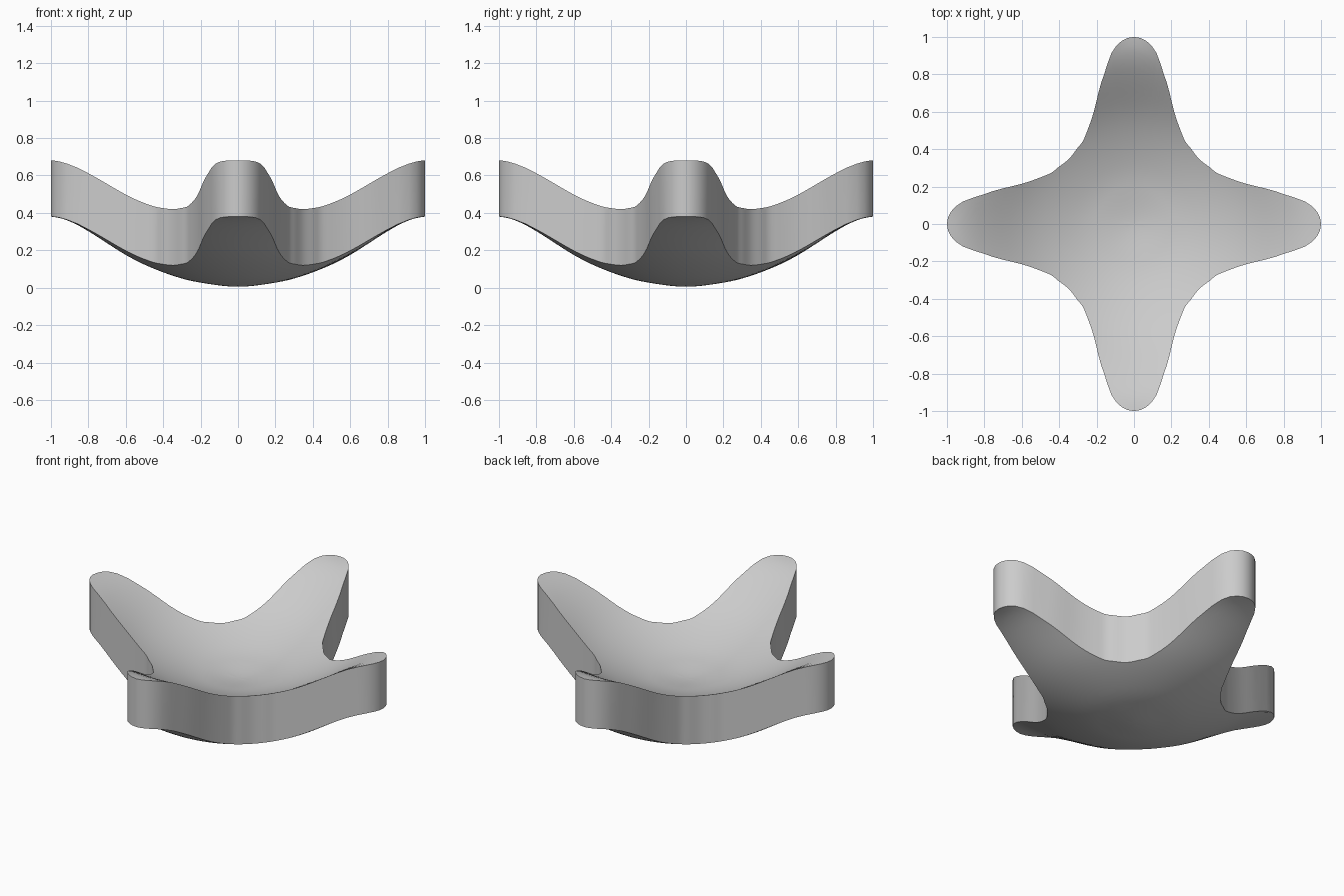
import bpy, bmesh, math
from mathutils import Vector

cube = bpy.data.objects.get("Cube")
if cube:
    bpy.data.objects.remove(cube, do_unlink=True)

THICKNESS = 0.3
STEPS = 24    # outline steps per eighth of the shape
RINGS = 24


def spline(keys, x):
    """Smooth curve through (x, value) keys, level at both ends."""
    n = len(keys)

    def slope(i):
        if i in (0, n - 1):
            return 0.0
        return (keys[i + 1][1] - keys[i - 1][1]) / (keys[i + 1][0] - keys[i - 1][0])

    x = min(max(x, keys[0][0]), keys[-1][0])
    i = next(k for k in range(n - 1) if x <= keys[k + 1][0])
    (x0, a), (x1, b) = keys[i], keys[i + 1]
    h = x1 - x0
    t = (x - x0) / h
    return (a * (1 + 2 * t) * (1 - t) ** 2 + b * t * t * (3 - 2 * t)
            + h * t * (1 - t) * (slope(i) * (1 - t) - slope(i + 1) * t))


# Half an arm in plan, from the tip to the hollow between arms
half_arm = [(1, 0), (0.98, 0.064), (0.93, 0.112), (0.87, 0.137), (0.8, 0.16),
            (0.6, 0.215), (0.46, 0.265), (0.4, 0.307), (0.348, 0.348)]
outline = [(math.atan2(y, x), math.hypot(x, y)) for x, y in half_arm]

# Height of the underside by distance from the centre
dish = [(0, 0.005), (0.2, 0.027), (0.32, 0.055), (0.47, 0.11), (0.6, 0.175),
        (0.8, 0.302), (0.9, 0.355), (1, 0.38)]


def reach(angle):
    a = angle % (math.pi / 2)
    return spline(outline, min(a, math.pi / 2 - a))


# Curved four-armed sheet, then thickened straight up
bm = bmesh.new()
count = STEPS * 8
centre = bm.verts.new((0, 0, spline(dish, 0)))
rings = []
for k in range(1, RINGS + 1):
    ring = []
    for i in range(count):
        angle = 2 * math.pi * i / count
        r = reach(angle) * k / RINGS
        ring.append(bm.verts.new((r * math.cos(angle), r * math.sin(angle), spline(dish, r))))
    rings.append(ring)
for i in range(count):
    j = (i + 1) % count
    bm.faces.new((centre, rings[0][i], rings[0][j]))
    for inner, outer in zip(rings, rings[1:]):
        bm.faces.new((inner[i], outer[i], outer[j], inner[j]))
top = bmesh.ops.extrude_face_region(bm, geom=bm.faces[:], use_keep_orig=True)["geom"]
bmesh.ops.translate(bm, vec=Vector((0, 0, THICKNESS)),
                    verts=[g for g in top if isinstance(g, bmesh.types.BMVert)])
bmesh.ops.recalc_face_normals(bm, faces=bm.faces[:])

mesh = bpy.data.meshes.new("curved_star_shell")
bm.to_mesh(mesh)
bm.free()
shell = bpy.data.objects.new("curved_star_shell", mesh)
bpy.context.collection.objects.link(shell)

# Plain grey
grey = bpy.data.materials.new("plain_grey")
grey.use_nodes = True
colour = (0.6, 0.6, 0.6, 1)
grey.diffuse_color = colour
grey.node_tree.nodes["Principled BSDF"].inputs["Base Color"].default_value = colour
mesh.materials.append(grey)

bpy.ops.object.select_all(action="DESELECT")
shell.select_set(True)
bpy.context.view_layer.objects.active = shell
bpy.ops.object.shade_smooth_by_angle(angle=math.radians(35))
